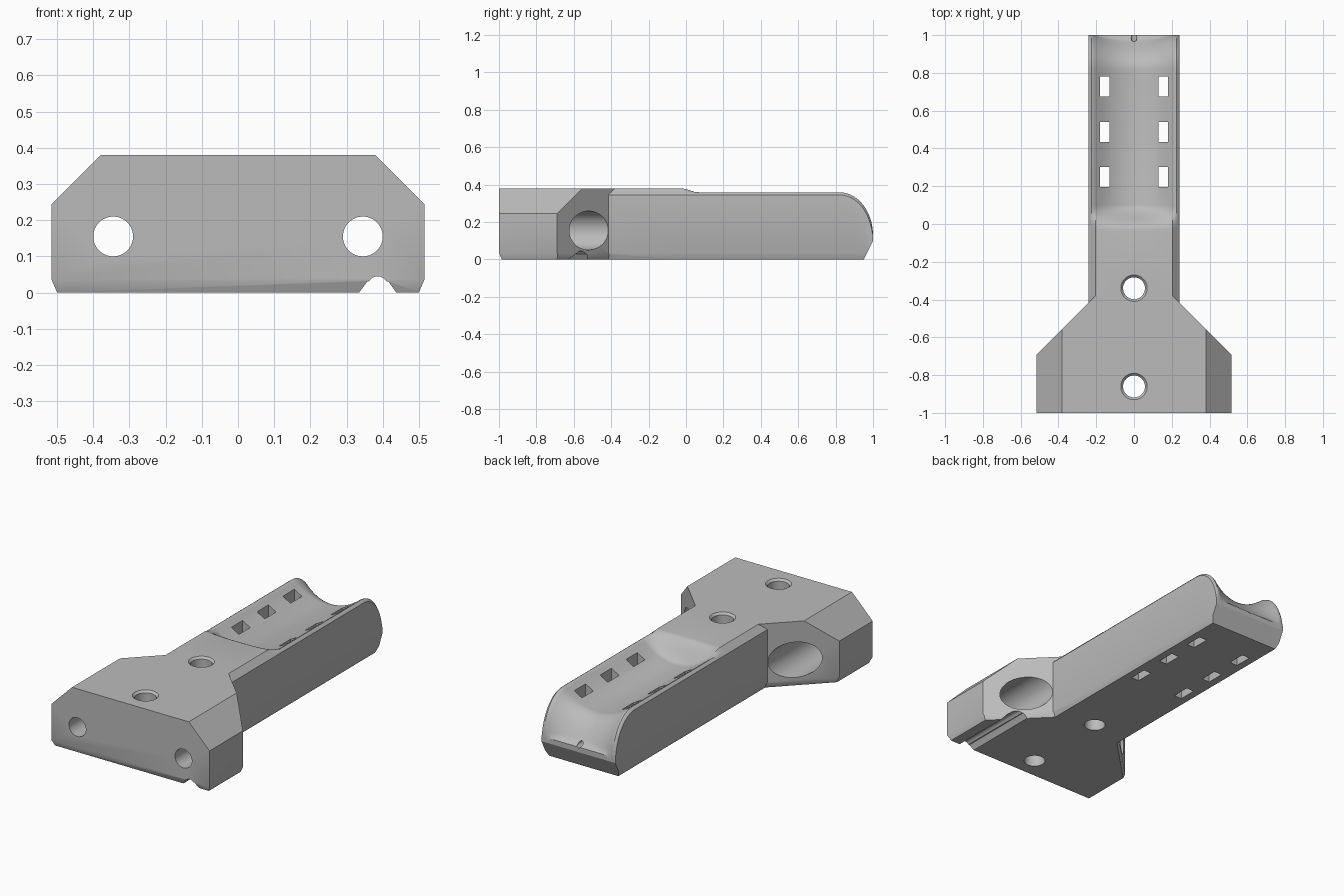
import bpy, bmesh, math
from mathutils import Vector

if "Cube" in bpy.data.objects:
    bpy.data.objects.remove(bpy.data.objects["Cube"], do_unlink=True)

grey = bpy.data.materials.new("plain grey")
grey.use_nodes = True
grey.diffuse_color = (0.5, 0.5, 0.5, 1)
grey.node_tree.nodes["Principled BSDF"].inputs["Base Color"].default_value = (0.5, 0.5, 0.5, 1)

W, TOP, RIM = 0.24, 0.38, 0.36


def make_object(name, bm):
    bmesh.ops.remove_doubles(bm, verts=bm.verts, dist=1e-5)
    bmesh.ops.recalc_face_normals(bm, faces=bm.faces)
    mesh = bpy.data.meshes.new(name)
    bm.to_mesh(mesh)
    bm.free()
    mesh.materials.append(grey)
    obj = bpy.data.objects.new(name, mesh)
    bpy.context.collection.objects.link(obj)
    return obj


def loft(name, loops):
    """Skin equal-length closed loops and cap both ends."""
    bm = bmesh.new()
    rows = [[bm.verts.new(p) for p in loop] for loop in loops]
    n = len(rows[0])
    for a, b in zip(rows, rows[1:]):
        for i in range(n):
            j = (i + 1) % n
            bm.faces.new((a[i], a[j], b[j], b[i]))
    bm.faces.new(rows[0])
    bm.faces.new(rows[-1])
    return make_object(name, bm)


def rod(name, start, end, r1, r2=None, sides=48):
    """Round rod or cone between two points."""
    a, b = Vector(start), Vector(end)
    bm = bmesh.new()
    bmesh.ops.create_cone(bm, cap_ends=True, segments=sides, radius1=r1,
                          radius2=r2 or r1, depth=(b - a).length)
    turn = (b - a).to_track_quat('Z', 'Y').to_matrix()
    for v in bm.verts:
        v.co = turn @ v.co + (a + b) / 2
    return make_object(name, bm)


def box_mesh(x0, x1, y0, y1, z0, z1):
    bm = bmesh.new()
    bmesh.ops.create_cube(bm, size=1)
    for v in bm.verts:
        v.co = ((x0 + x1) / 2 + v.co.x * (x1 - x0),
                (y0 + y1) / 2 + v.co.y * (y1 - y0),
                (z0 + z1) / 2 + v.co.z * (z1 - z0))
    return bm


def slice_off(bm, point, normal):
    cut = bmesh.ops.bisect_plane(bm, geom=bm.verts[:] + bm.edges[:] + bm.faces[:],
                                 plane_co=point, plane_no=normal, clear_outer=True)
    rim = [e for e in cut["geom_cut"] if isinstance(e, bmesh.types.BMEdge)]
    bmesh.ops.edgeloop_fill(bm, edges=rim)


def combine(target, tool, operation):
    mod = target.modifiers.new("cut", 'BOOLEAN')
    mod.operation, mod.solver, mod.object = operation, 'EXACT', tool
    bpy.context.view_layer.objects.active = target
    bpy.ops.object.modifier_apply(modifier=mod.name)
    bpy.data.objects.remove(tool, do_unlink=True)


# Wide head: a block with sliced corners and bevelled lower edges
bm = box_mesh(-0.515, 0.515, -1, -0.3, 0, TOP)
for s in (1, -1):
    slice_off(bm, (s * 0.38, 0, TOP), (s, 0, 1))
    slice_off(bm, (s * 0.515, -0.69, 0), (s, 1, 0))
    slice_off(bm, (s * 0.5, 0, 0), (s * 7, 0, -3))
    slice_off(bm, (s * 0.5, -0.69, 0), (s * 5, 5, -3))
slice_off(bm, (0, -0.985, 0), (0, -7, -3))
body = make_object("mount_body", bm)

# Stem: flat neck blending into a long cradle that rolls over at the back
xs = [-W, -0.232, -0.225, -0.215, -0.205]
xs += [0.19 * math.sin(math.pi * (i / 24 - 0.5)) for i in range(25)]
xs += [-x for x in reversed(xs[:5])]


def neck_height(x):
    return min(TOP, 0.345 + W - abs(x))


def cradle_height(x):
    a = abs(x)
    if a > 0.22:
        return RIM - 0.015 * ((a - 0.22) / 0.02) ** 2
    return RIM - 0.09 * (1 - (a / 0.22) ** 2)


def station(points):
    """Close a row of upper points with the bevelled underside."""
    y = points[0][1]
    low, mid = min(y, 0.95), min(y, 0.9675)
    return points + [(W, mid, 0.035), (0.225, low, 0), (-0.225, low, 0), (-W, mid, 0.035)]


loops = [station([(x, -0.5, neck_height(x)) for x in xs])]
for i in range(13):
    t = i / 12
    s = t * t * (3 - 2 * t)
    loops.append(station([(x, -0.03 + 0.13 * t,
                           neck_height(x) * (1 - s) + cradle_height(x) * s) for x in xs]))
for i in range(25):
    t = math.pi / 2 * i / 24
    c, s = max(math.cos(t), 0), math.sin(t)
    row = []
    for x in xs:
        dip = (RIM - cradle_height(x)) * math.sqrt(c) if i < 24 else 0
        row.append((x, 0.82 + (0.18 - dip) * s, 0.13 + (0.23 - dip) * c))
    loops.append(station(row))
loops.append(station([(x, 1, 0.1) for x in xs]))
combine(body, loft("stem", loops), 'UNION')

# Vertical bolt holes with a light countersink
for y in (-0.34, -0.86):
    combine(body, rod("bolt_hole", (0, y, -0.1), (0, y, 0.5), 0.058), 'DIFFERENCE')
    combine(body, rod("countersink", (0, y, 0.365), (0, y, 0.395), 0.055, 0.085), 'DIFFERENCE')

# Front screw holes with wide bores opening at the slanted shoulders
for x in (-0.345, 0.345):
    combine(body, rod("screw_hole", (x, -1.1, 0.155), (x, -0.5, 0.155), 0.055), 'DIFFERENCE')
    combine(body, rod("screw_bore", (x, -0.85, 0.155), (x, -0.4, 0.155), 0.104), 'DIFFERENCE')

# Strap slots through the cradle
for x in (-0.155, 0.155):
    for y in (0.248, 0.488, 0.728):
        slot = make_object("strap_slot", box_mesh(x - 0.025, x + 0.025, y - 0.053, y + 0.053, -0.1, 0.5))
        combine(body, slot, 'DIFFERENCE')

# Cable groove under one side of the head
profile = [(0.32, -0.02), (0.357, 0.03)]
for i in range(9):
    a = math.pi * (0.83 - 0.66 * i / 8)
    profile.append((0.386 + 0.027 * math.cos(a), 0.018 + 0.027 * math.sin(a)))
profile += [(0.416, 0.03), (0.452, -0.02)]
groove = loft("cable_groove", [[(x, y, z) for x, z in profile] for y in (-1.1, -0.3)])
combine(body, groove, 'DIFFERENCE')

# Pin hole in the rounded back end
combine(body, rod("pin_hole", (0, 0.88, 0.14), (0, 1.1, 0.14), 0.015, sides=20), 'DIFFERENCE')

bpy.ops.object.select_all(action='DESELECT')
body.select_set(True)
bpy.context.view_layer.objects.active = body
bpy.ops.object.shade_smooth_by_angle(angle=math.radians(25))
